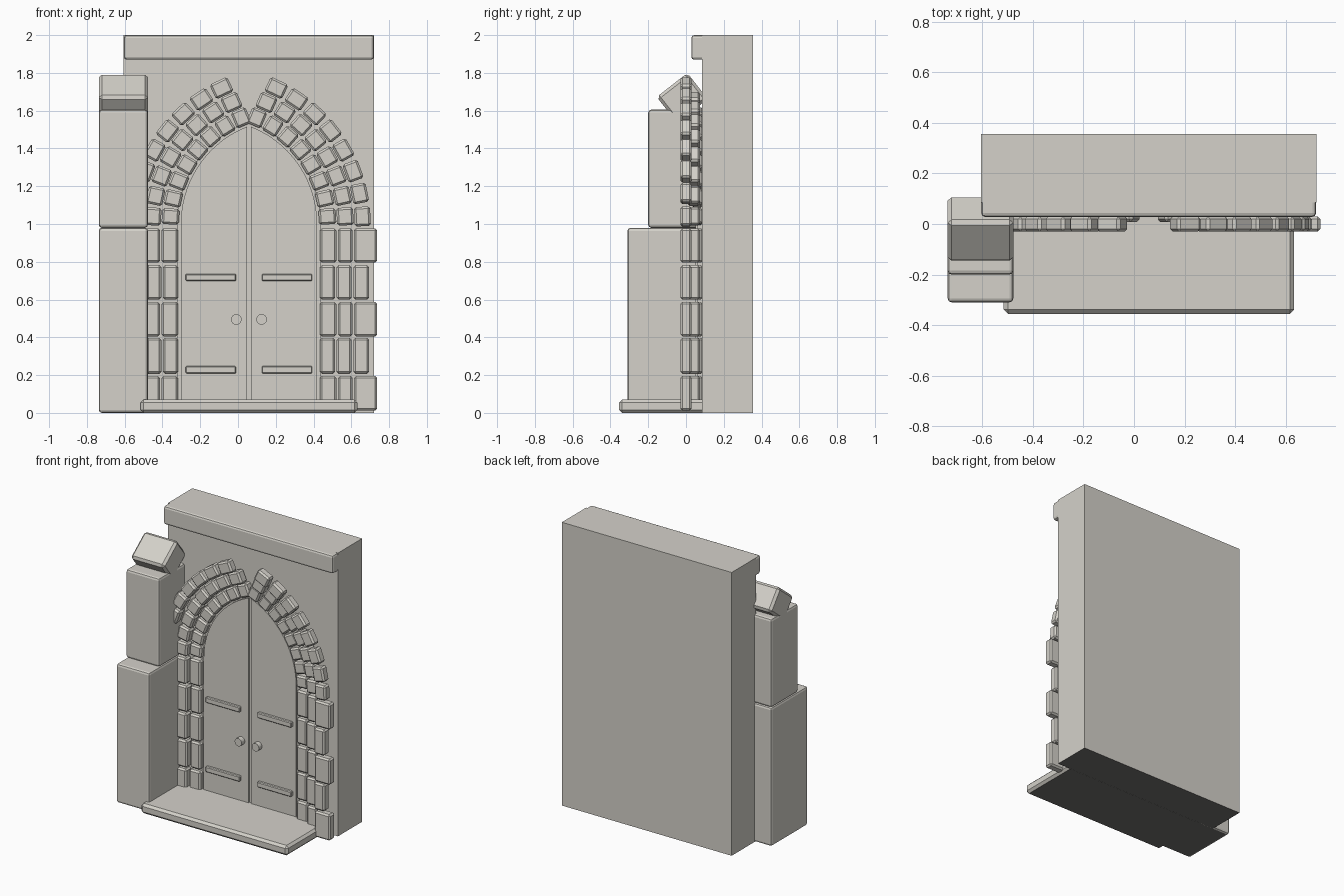
import bpy, bmesh, math
from mathutils import Matrix, Vector

if "Cube" in bpy.data.objects:
    bpy.data.objects.remove(bpy.data.objects["Cube"])


def material(name, rgb):
    mat = bpy.data.materials.new(name)
    mat.diffuse_color = (*rgb, 1)
    mat.use_nodes = True
    mat.node_tree.nodes["Principled BSDF"].inputs["Base Color"].default_value = mat.diffuse_color
    return mat


stone = material("warm_grey_stone", (0.66, 0.64, 0.59))
dark = material("dark_underside", (0.165, 0.16, 0.155))

CX = 0.058                 # centre line of the doorway
SPRING = 1.0               # height where the arch begins
ARC_X, ARC_R = -0.136, 0.569   # centre and radius of the right arch half


def finish(name, bm, bevel=0.0, segments=1):
    bmesh.ops.recalc_face_normals(bm, faces=bm.faces)
    # faces resting on the ground are dark
    for f in bm.faces:
        if f.normal.z < -0.9 and f.calc_center_median().z < 0.005:
            f.material_index = 1
    me = bpy.data.meshes.new(name)
    bm.to_mesh(me)
    bm.free()
    ob = bpy.data.objects.new(name, me)
    bpy.context.collection.objects.link(ob)
    me.materials.append(stone)
    me.materials.append(dark)
    if bevel:
        mod = ob.modifiers.new("bevel", 'BEVEL')
        mod.width = bevel
        mod.segments = segments
        mod.material = 0
    return ob


def add_box(bm, centre, size, rot=Matrix()):
    m = Matrix.Translation(centre) @ rot @ Matrix.Diagonal((*size, 1))
    bmesh.ops.create_cube(bm, size=1, matrix=m)


def box(name, x, y, z, bevel=0.0, segments=1):
    bm = bmesh.new()
    lo, hi = Vector((x[0], y[0], z[0])), Vector((x[1], y[1], z[1]))
    add_box(bm, (lo + hi) / 2, hi - lo)
    return finish(name, bm, bevel, segments)


def prism(name, pts, y0, y1):
    bm = bmesh.new()
    face = bm.faces.new([bm.verts.new((x, y0, z)) for x, z in pts])
    ext = bmesh.ops.extrude_face_region(bm, geom=[face])
    bmesh.ops.translate(bm, vec=(0, y1 - y0, 0),
                        verts=[v for v in ext["geom"] if isinstance(v, bmesh.types.BMVert)])
    return finish(name, bm)


def half_arch(radius, inner_x, bottom, n=14):
    """Right half of a pointed arch, from inner_x out to the given radius."""
    end = math.acos((inner_x - ARC_X) / radius)
    pts = [(inner_x, bottom), (ARC_X + radius, bottom)]
    for i in range(n + 1):
        a = end * i / n
        pts.append((ARC_X + radius * math.cos(a), SPRING + radius * math.sin(a)))
    return pts


def mirrored(pts):
    return [(2 * CX - x, z) for x, z in pts]


# Wall, ledge and doorstep
box("wall", (-0.605, 0.721), (0.085, 0.355), (0, 2))
box("top_ledge", (-0.604, 0.72), (0.028, 0.12), (1.87, 2), 0.015, 2)
box("doorstep", (-0.515, 0.632), (-0.355, 0.1), (0, 0.07), 0.016)

# Stepped buttress with a tilted cap
BX = (-0.737, -0.477)
box("buttress_lower", BX, (-0.31, 0.1), (0, 0.98), 0.016, 2)
box("buttress_upper", BX, (-0.2, 0.1), (0.98, 1.605), 0.016, 2)
bm = bmesh.new()
add_box(bm, (-0.607, -0.02, 1.667), (0.26, 0.206, 0.175), Matrix.Rotation(math.radians(38), 4, 'X'))
finish("buttress_cap", bm, 0.016)

# Door frame panel and two leaves with a gap between them
frame = half_arch(ARC_R + 0.006, CX, 0.02)
prism("door_frame", frame, 0.062, 0.1)
prism("door_frame_left", mirrored(frame), 0.062, 0.1)
leaf = half_arch(ARC_R - 0.014, CX + 0.01, 0.03)
prism("door_leaf_right", leaf, 0.05, 0.09)
prism("door_leaf_left", mirrored(leaf), 0.05, 0.09)

# Hinge straps and round handles on both leaves
for side, label in ((1, "right"), (-1, "left")):
    for z, level in ((0.228, "lower"), (0.717, "upper")):
        xs = sorted((CX + side * 0.068, CX + side * 0.335))
        box(f"hinge_{level}_{label}", xs, (0.03, 0.07), (z - 0.019, z + 0.019), 0.005)
    bm = bmesh.new()
    m = Matrix.Translation((CX + side * 0.067, 0.04, 0.495)) @ Matrix.Rotation(math.pi / 2, 4, 'X')
    bmesh.ops.create_cone(bm, cap_ends=True, segments=16, radius1=0.028, radius2=0.028,
                          depth=0.05, matrix=m)
    finish(f"handle_{label}", bm)

# Stone courses: arch radii, y range, last arch angle, gap, jamb x in wide and narrow rows
courses = {
    "inner": ((0.565, 0.656), (0.03, 0.09), 67.3, 0.013, (0.433, 0.521), (0.433, 0.514)),
    "middle": ((0.660, 0.748), (0.008, 0.075), 66.0, 0.016, (0.529, 0.607), (0.522, 0.602)),
    "outer": ((0.753, 0.838), (-0.03, 0.03), 64.8, 0.02, (0.614, 0.737), (0.611, 0.694)),
}
rows = ((0.012, 0.195), (0.207, 0.397), (0.405, 0.587), (0.6, 0.782), (0.795, 0.977))
for label, ((r0, r1), (y0, y1), last, gap, wide, narrow) in courses.items():
    rm, ym = (r0 + r1) / 2, (y0 + y1) / 2
    for side, hand in ((1, "right"), (-1, "left")):
        # arch stones
        bm = bmesh.new()
        first = math.degrees(0.04 / rm)
        step = (last - first) / 7
        for i in range(8):
            a = math.radians(first + step * i)
            x = ARC_X + rm * math.cos(a)
            rot = Matrix.Rotation(-a * side, 4, 'Y')
            add_box(bm, (CX + side * (x - CX), ym, SPRING + rm * math.sin(a)),
                    (r1 - r0, y1 - y0, rm * math.radians(step) - gap), rot)
        finish(f"arch_stones_{label}_{hand}", bm, 0.011)
        # jamb stones in alternating rows
        bm = bmesh.new()
        for i, (z0, z1) in enumerate(rows):
            a, b = narrow if i % 2 else wide
            add_box(bm, (CX + side * ((a + b) / 2 - CX), ym, (z0 + z1) / 2),
                    (b - a, y1 - y0, z1 - z0))
        finish(f"jamb_stones_{label}_{hand}", bm, 0.011)
